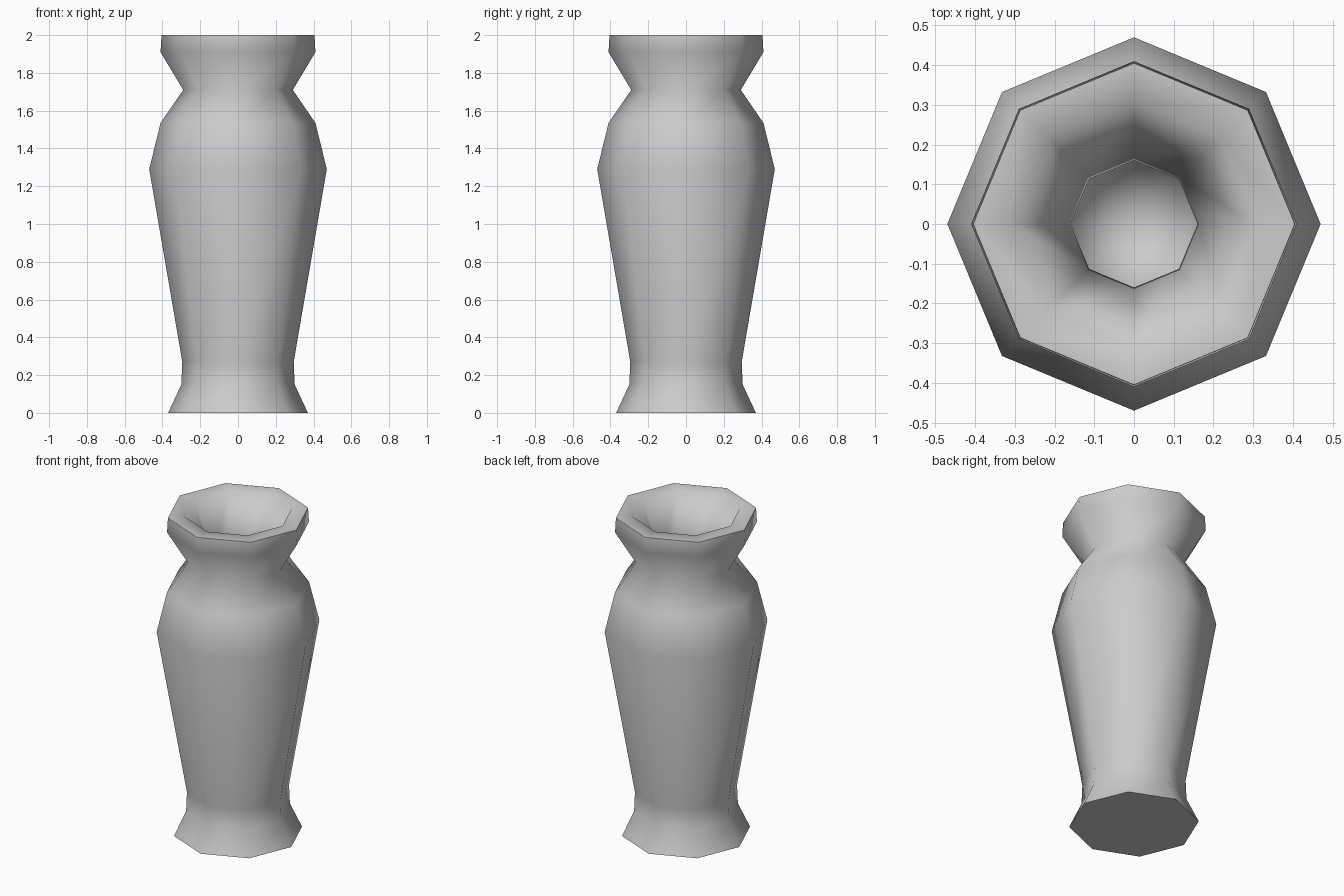
import bpy, bmesh
from math import radians
from mathutils import Matrix, Vector

cube = bpy.data.objects.get("Cube")
if cube:
    bpy.data.objects.remove(cube, do_unlink=True)

SIDES = 8

# Clay material
clay = bpy.data.materials.new("grey_clay")
clay.use_nodes = True
colour = (0.6, 0.6, 0.6, 1)
clay.diffuse_color = colour
clay.node_tree.nodes["Principled BSDF"].inputs["Base Color"].default_value = colour

# Foot, waist, shoulder, neck and lip, then the inner wall back down
outer = [(0.37, 0), (0.3, 0.15), (0.295, 0.27), (0.47, 1.29),
         (0.41, 1.535), (0.29, 1.71), (0.41, 1.91), (0.405, 2)]
inner = [(0.31, 2), (0.16, 1.71), (0.28, 1.5), (0.34, 1.29), (0.17, 0.3)]

bm = bmesh.new()
rings = []
for radius, z in outer + inner:
    ring = [bm.verts.new(Matrix.Rotation(radians(360 * i / SIDES), 3, 'Z') @ Vector((radius, 0, z)))
            for i in range(SIDES)]
    rings.append(ring)
for low, high in zip(rings, rings[1:]):
    for i in range(SIDES):
        j = (i + 1) % SIDES
        bm.faces.new((low[i], low[j], high[j], high[i]))

# Underside and inner floor
bm.faces.new(rings[0][::-1])
floor = bm.verts.new((0, 0, 0.15))
for i in range(SIDES):
    bm.faces.new((rings[-1][i], rings[-1][(i + 1) % SIDES], floor))
bm.normal_update()
for face in bm.faces:
    face.smooth = True
for edge in rings[0][0].link_faces[0].edges:
    edge.smooth = True

mesh = bpy.data.meshes.new("vase")
bm.to_mesh(mesh)
bm.free()
mesh.materials.append(clay)
vase = bpy.data.objects.new("vase", mesh)
bpy.context.collection.objects.link(vase)

# Smooth body with a sharp foot edge
bpy.context.view_layer.objects.active = vase
vase.select_set(True)
bpy.ops.object.shade_smooth_by_angle(angle=radians(85))
